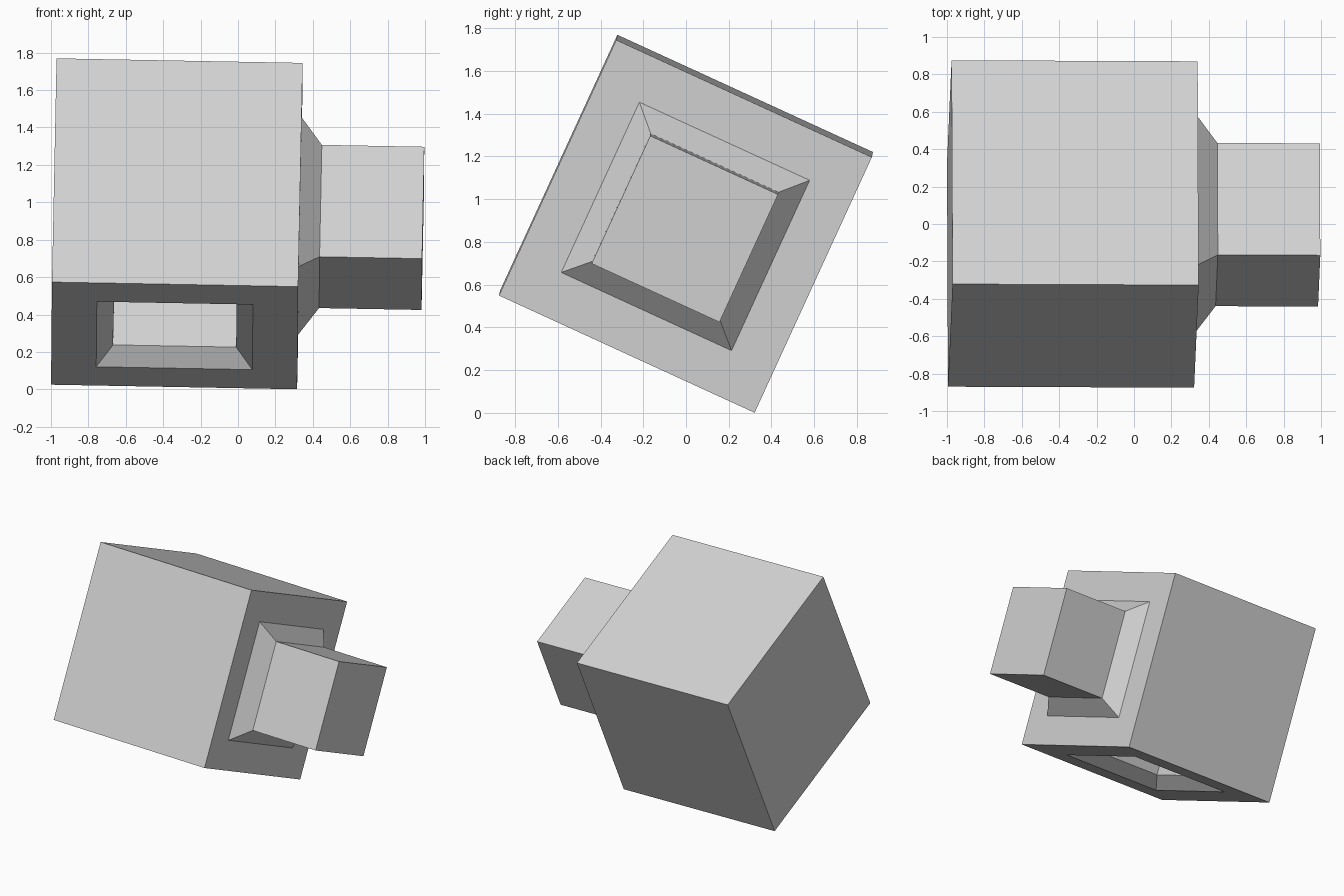
import bpy, bmesh
from mathutils import Vector, Matrix

cube = bpy.data.objects.get("Cube")
if cube:
    bpy.data.objects.remove(cube, do_unlink=True)

SIDE = 1.316

# One plain grey material
grey = bpy.data.materials.new("plain grey")
grey.use_nodes = True
colour = (0.64, 0.64, 0.64, 1.0)
grey.diffuse_color = colour
grey.node_tree.nodes["Principled BSDF"].inputs["Base Color"].default_value = colour


def step(bm, face, normal, size, offset):
    """Extrude a square face to a new width, moved along its normal."""
    width = face.edges[0].calc_length()
    centre = face.calc_center_median()
    new = bmesh.ops.extrude_discrete_faces(bm, faces=[face])["faces"][0]
    for v in new.verts:
        v.co = centre + (v.co - centre) * (size / width) + normal * offset
    return new


def build_feature(bm, normal, steps):
    """Apply a chain of steps to the cube face that looks along normal."""
    bm.normal_update()
    face = max(bm.faces, key=lambda f: f.normal.dot(normal) * f.calc_area())
    for size, offset in steps:
        face = step(bm, face, normal, size, offset)


bm = bmesh.new()
bmesh.ops.create_cube(bm, size=SIDE)
# Square post with a sloped collar on the side face
build_feature(bm, Vector((1, 0, 0)), [(0.877, 0), (0.658, 0.11), (0.658, 0.548)])
# Square socket with a sloped rim in the underside
build_feature(bm, Vector((0, 0, -1)), [(0.835, 0), (0.658, -0.09), (0.658, -0.51)])
bm.normal_update()

mesh = bpy.data.meshes.new("block_with_post_and_socket")
bm.to_mesh(mesh)
bm.free()
mesh.materials.append(grey)
block = bpy.data.objects.new("block_with_post_and_socket", mesh)
bpy.context.collection.objects.link(block)

# Tilt the block about its long axis and set it on its lowest corner
u = Vector((1, -0.004, -0.0185)).normalized()
w = Vector((0.0167, 0.417, 0.909))
w = (w - u * w.dot(u)).normalized()
v = w.cross(u)
tilt = Matrix((u, v, w)).transposed().to_4x4()
block.matrix_world = Matrix.Translation((-0.327, 0, 0.885)) @ tilt
